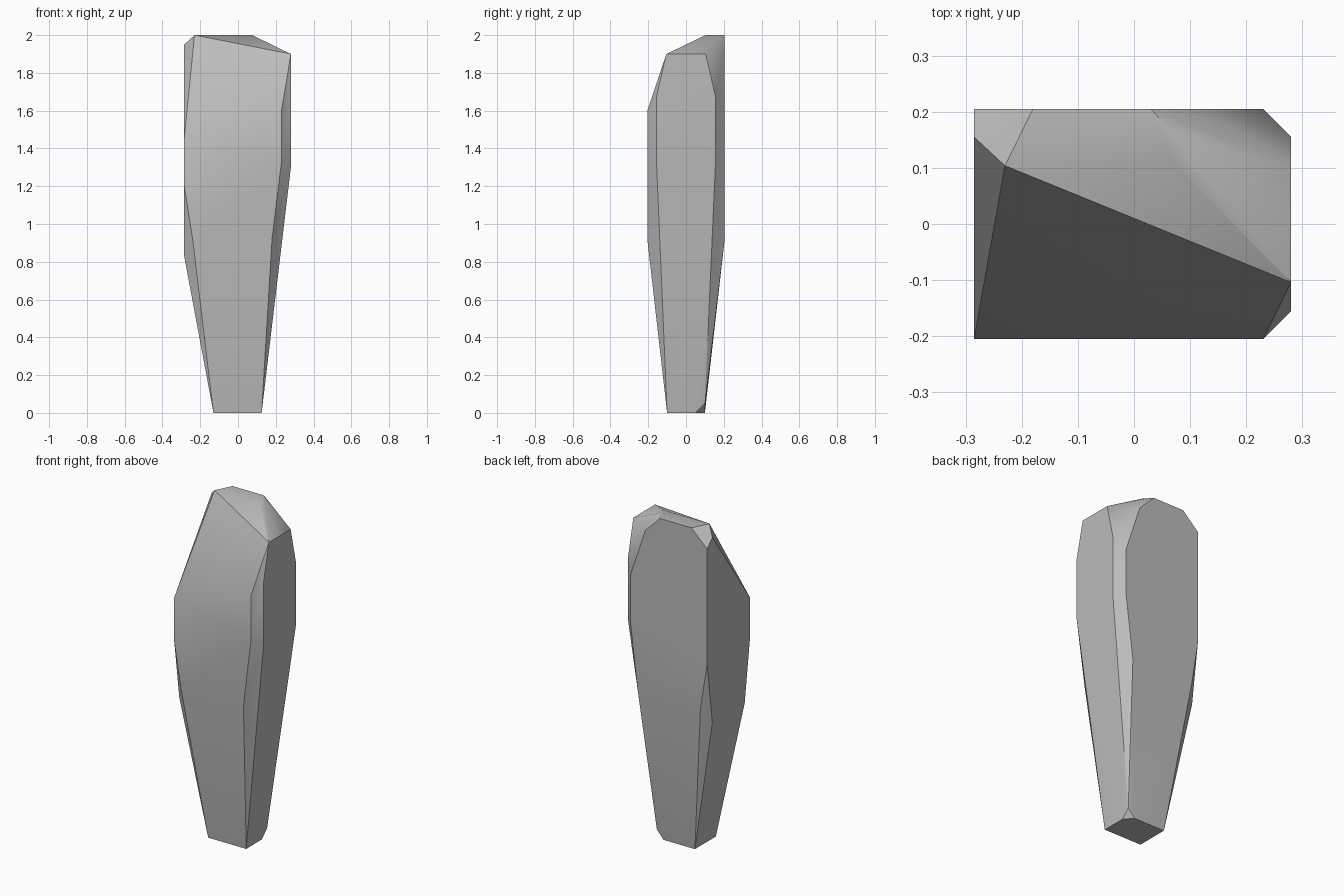
import bpy, bmesh, math

cube = bpy.data.objects.get("Cube")
if cube:
    bpy.data.objects.remove(cube, do_unlink=True)

# Stone colour
stone = bpy.data.materials.new("stone_grey")
stone.use_nodes = True
colour = (0.5, 0.5, 0.5, 1)
stone.diffuse_color = colour
stone.node_tree.nodes["Principled BSDF"].inputs["Base Color"].default_value = colour

# Corners shared by the front and back of the shaft: x, half depth, height
mirrored = [
    (-0.13, 0.10, 0), (-0.285, 0.155, 0.83), (-0.24, 0.205, 0.92),
    (-0.285, 0.205, 1.2), (0.18, 0.205, 0.92), (0.23, 0.205, 1.33),
    (0.28, 0.155, 1.3), (0.23, 0.205, 1.6), (0.28, 0.155, 1.68),
    (0.28, 0.104, 1.9),
]
points = [(x, s * y, z) for x, y, z in mirrored for s in (-1, 1)]

# Foot, with one clipped back corner
points += [(0.125, -0.1, 0), (0.125, 0.05, 0), (0.08, 0.1, 0), (0.125, 0.1, 0.05)]

# Sloping front shoulder and chipped crown
points += [
    (-0.285, -0.205, 1.45), (-0.285, 0.155, 1.95), (-0.285, 0.205, 1.9),
    (-0.23, 0.104, 2), (-0.18, 0.205, 2), (0.03, 0.205, 2),
    (0.075, 0.155, 2), (0.075, 0.104, 2), (0.13, 0.205, 1.9),
]

# Wrap the corners in a faceted convex block
bm = bmesh.new()
for p in points:
    bm.verts.new(p)
bmesh.ops.convex_hull(bm, input=bm.verts[:])
bmesh.ops.delete(bm, geom=[v for v in bm.verts if not v.link_faces], context="VERTS")
bmesh.ops.dissolve_limit(bm, angle_limit=math.radians(1), verts=bm.verts[:], edges=bm.edges[:])
bmesh.ops.recalc_face_normals(bm, faces=bm.faces[:])
mesh = bpy.data.meshes.new("standing_stone")
bm.to_mesh(mesh)
bm.free()
mesh.materials.append(stone)

rock = bpy.data.objects.new("standing_stone", mesh)
bpy.context.collection.objects.link(rock)
bpy.ops.object.select_all(action="DESELECT")
rock.select_set(True)
bpy.context.view_layer.objects.active = rock
bpy.ops.object.shade_smooth_by_angle(angle=math.radians(30))
